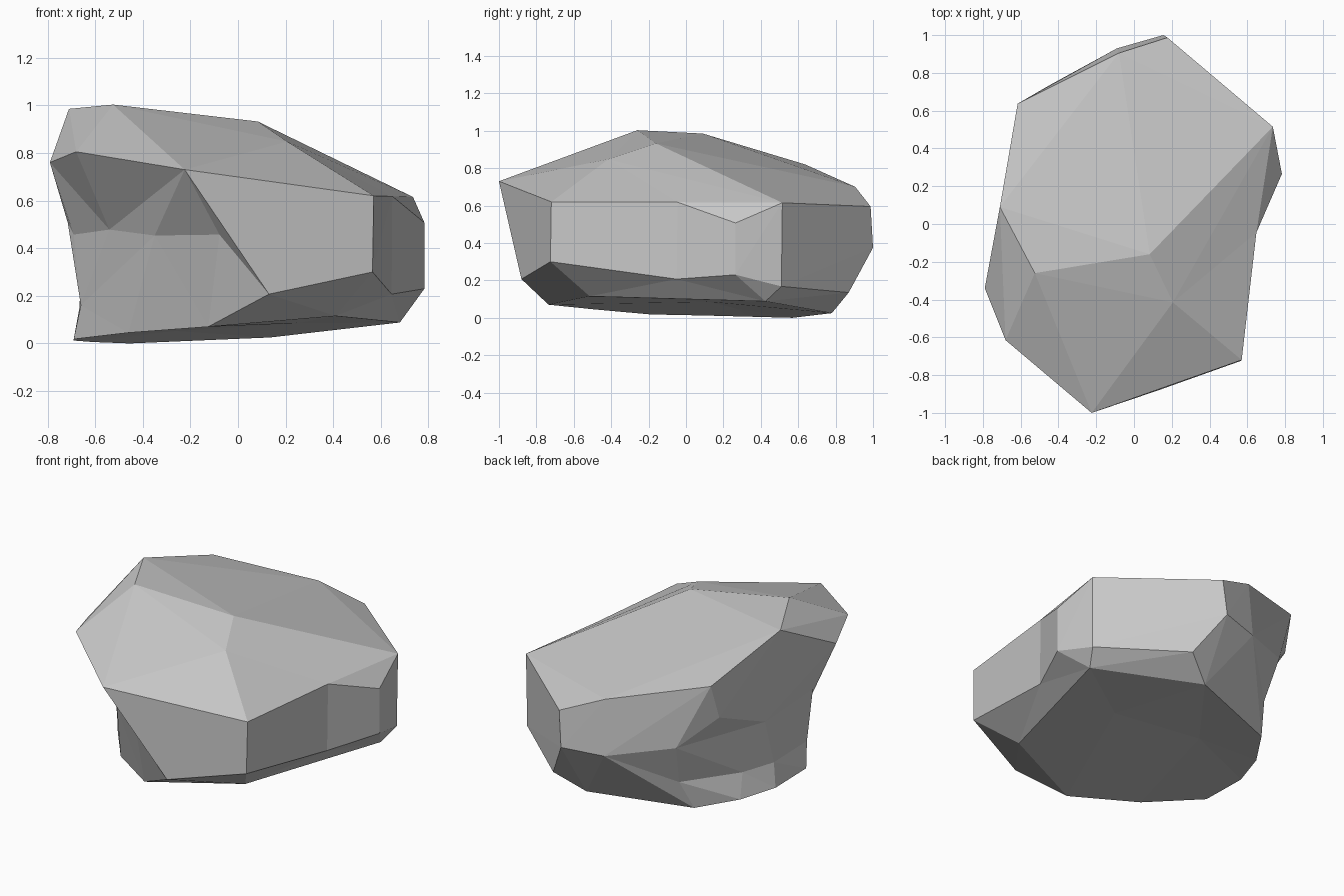
import bpy
import bmesh

old = bpy.data.objects.get("Cube")
if old:
    bpy.data.objects.remove(old, do_unlink=True)

# Corner points of the boulder, grouped by region
crown = {
    "A": (-.224, -1, .73), "B": (-.68, -.615, .805), "C": (-.79, -.34, .76),
    "D": (-.71, .09, .985), "E": (-.616, .637, .82), "F": (-.08, .905, .7),
    "L": (.083, -.16, .932), "M": (-.525, -.26, 1.003), "N": (.206, -.415, .848),
}
flank = {
    "G": (.177, .987, .595), "g": (.156, 1, .375), "P": (-.09, .93, .36),
    "H": (.735, .515, .615), "h": (.73, .51, .168), "Q": (.3, .87, .135),
    "I": (.783, .265, .507), "i": (.783, .265, .23),
    "K": (.57, -.72, .62), "k": (.565, -.725, .3),
}
base = {
    "R": (.68, .425, .088), "S": (.41, -.515, .115), "T": (.13, -.88, .207),
    "U": (-.125, -.735, .07), "V": (.135, .78, .025), "W": (-.455, .57, 0),
    "w": (-.61, .34, .006), "X": (-.69, .11, .012), "Y": (-.69, -.19, .018),
    "Z": (-.46, -.49, .045),
}
# Points inside the undercut (upper row, lower row), side hollow and underside
hollow = {
    "1": (-.078, -.885, .457), "2": (-.35, -.685, .453), "3": (-.54, -.45, .478),
    "4": (-.69, -.25, .457), "8": (-.715, -.22, .507), "5": (-.66, .17, .435),
    "6": (-.627, .57, .605), "7": (-.447, .735, .43),
    "a": (-.66, -.24, .16), "b": (-.665, .09, .155), "c": (-.59, .29, .15),
    "d": (-.408, .65, .178),
    "J": (.648, -.045, .618), "j": (.645, -.05, .207),
    "m": (.25, .13, .085), "n": (-.26, .26, .052),
}

# Outer skin: hull of the convex corners
bm = bmesh.new()
v = {}
for group in (crown, flank, base):
    for key, co in group.items():
        v[key] = bm.verts.new(co)
bmesh.ops.convex_hull(bm, input=list(bm.verts))
bm.normal_update()

# Open the skin over the undercut, the side hollow and the underside
undercut = {v[key] for key in "TABCDEPWwXYZU"}
side = {v[key] for key in "NKHIiRSk"}
side_front = {v["K"], v["k"]}
underside = {v[key] for key in "RVWwXYZUS"}


def is_open(face):
    corners = set(face.verts)
    if corners <= underside and face.normal.z < -.7:
        return True
    if corners <= undercut:
        return -.7 < face.normal.z < .3
    return corners <= side and bool(corners & side_front)


bmesh.ops.delete(bm, geom=[f for f in bm.faces if is_open(f)], context='FACES_ONLY')

for key, co in hollow.items():
    v[key] = bm.verts.new(co)


def fan(centre, chain):
    """Fill triangles from one corner to a chain of neighbours."""
    for p, q in zip(chain, chain[1:]):
        corners = (v[centre], v[p], v[q])
        if not bm.faces.get(corners):
            bm.faces.new(corners)


# Undercut facets
for centre, chain in (("A", "T123B"), ("U", "T12Z"), ("3", "BC4a2"),
                      ("C", "485D"), ("a", "2ZYb584"), ("5", "D67cb"),
                      ("E", "D67P"), ("7", "Pdc"), ("d", "PWwc"),
                      ("b", "YXc"), ("c", "Xw")):
    fan(centre, chain)

# Side hollow facets
fan("N", "KJH")
fan("J", "HIijkK")
fan("j", "iRSk")

# Shallow underside facets
fan("m", "USRVnU")
fan("n", "VWwXYZU")

# Clean up wire edges and orient the surface
loose = [e for e in bm.edges if not e.link_faces]
bmesh.ops.delete(bm, geom=loose, context='EDGES')
bmesh.ops.recalc_face_normals(bm, faces=list(bm.faces))

mesh = bpy.data.meshes.new("boulder")
bm.to_mesh(mesh)
bm.free()
boulder = bpy.data.objects.new("boulder", mesh)
bpy.context.collection.objects.link(boulder)

# Stone colour, flat facets
stone = bpy.data.materials.new("grey stone")
stone.use_nodes = True
colour = (.58, .58, .58, 1)
stone.diffuse_color = colour
stone.node_tree.nodes["Principled BSDF"].inputs["Base Color"].default_value = colour
mesh.materials.append(stone)
for poly in mesh.polygons:
    poly.use_smooth = False
